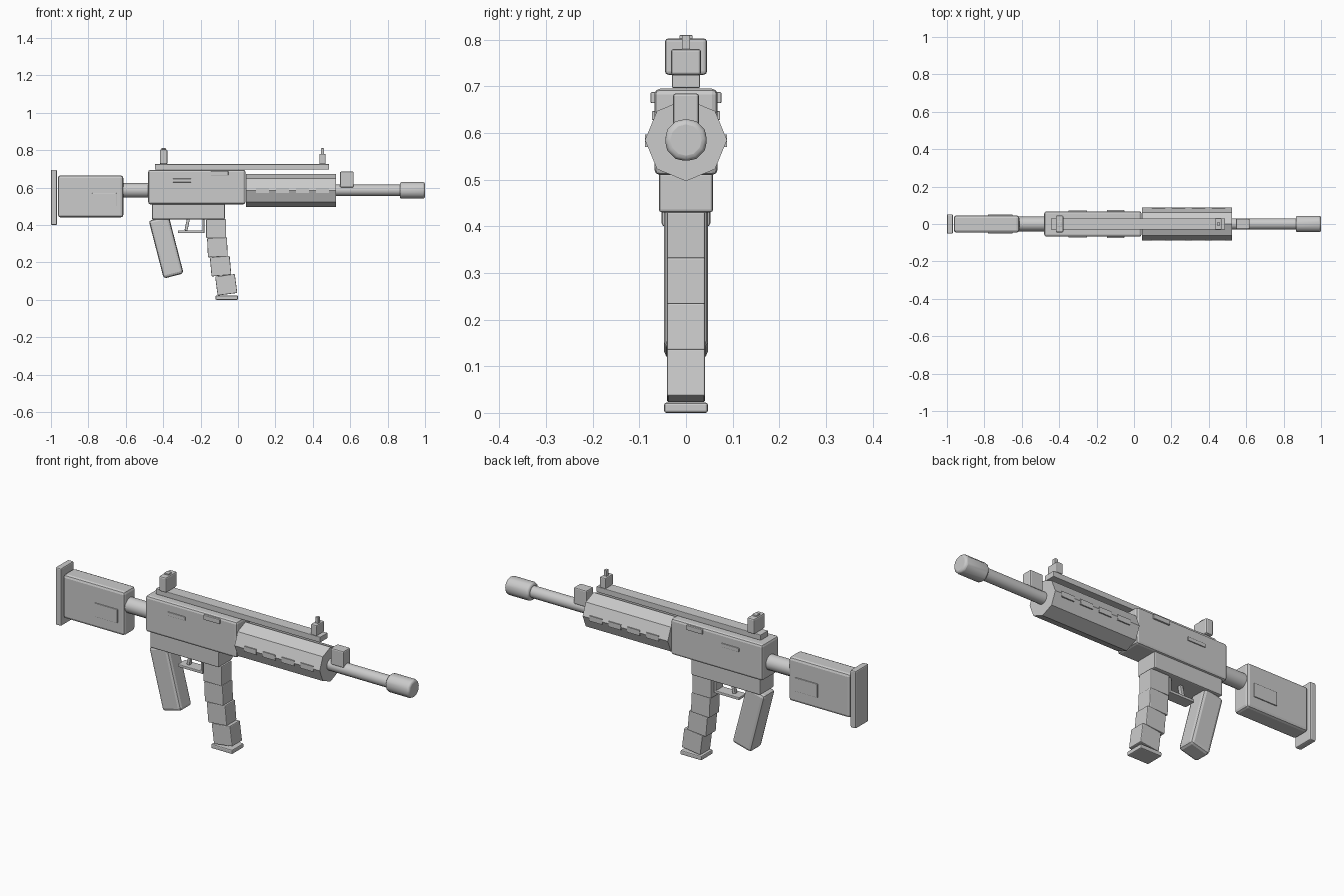
import bpy
from math import radians, pi

AXIS_Z = 0.585  # height of the bore line


def finish(o, bevel, segs=2):
    if bevel:
        m = o.modifiers.new("bevel", 'BEVEL')
        m.width, m.segments = bevel, segs
        m.limit_method = 'ANGLE'
    return o


def box(name, x0, x1, hy, z0, z1, bevel=0.006, tilt=0, yc=0):
    """Box from x/z extents and half width; tilt swings its foot toward +x."""
    bpy.ops.mesh.primitive_cube_add(
        size=1, location=((x0 + x1) / 2, yc, (z0 + z1) / 2))
    o = bpy.context.object
    o.name = name
    o.scale = (x1 - x0, 2 * hy, z1 - z0)
    bpy.ops.object.transform_apply(location=False, rotation=False, scale=True)
    o.rotation_euler.y = radians(-tilt)
    return finish(o, bevel)


def tube(name, x0, x1, r, sides, smooth=True, bevel=0, segs=2, z=AXIS_Z):
    bpy.ops.mesh.primitive_cylinder_add(
        vertices=sides, radius=r, depth=x1 - x0,
        location=((x0 + x1) / 2, 0, z), rotation=(0, pi / 2, 0))
    o = bpy.context.object
    o.name = name
    if smooth:
        bpy.ops.object.shade_smooth_by_angle(angle=radians(40))
    return finish(o, bevel, segs)


# Stock
box("butt_pad", -1.0, -0.968, 0.052, 0.40, 0.695)
box("stock", -0.963, -0.613, 0.046, 0.44, 0.665, 0.014)
tube("buffer_tube", -0.63, -0.46, 0.039, 16)

# Receiver
box("upper_receiver", -0.48, 0.04, 0.068, 0.51, 0.695, 0.012)
box("lower_receiver", -0.46, -0.07, 0.058, 0.43, 0.515, 0.006)

# Raised details mirrored on both sides
for s, side in ((-1, "right"), (1, "left")):
    box(f"stock_panel_{side}", -0.78, -0.65, 0.005, 0.50, 0.57, 0.002, yc=s * 0.046)
    box(f"ejection_port_{side}", -0.145, -0.052, 0.008, 0.664, 0.688, 0.003, yc=s * 0.068)
    box(f"selector_{side}", -0.35, -0.25, 0.006, 0.628, 0.647, 0.002, yc=s * 0.067)
    for i in range(4):
        x = 0.095 + i * 0.107
        box(f"vent_{side}_{i}", x, x + 0.07, 0.008, 0.570, 0.597, 0, yc=s * 0.080)

# Grip, trigger and guard
box("pistol_grip", -0.439, -0.329, 0.047, 0.122, 0.442, 0.015, tilt=14.5)
box("trigger", -0.279, -0.263, 0.01, 0.37, 0.44, 0.003, tilt=-12)
box("trigger_guard", -0.322, -0.18, 0.03, 0.357, 0.371, 0.003)
box("guard_post", -0.19, -0.18, 0.03, 0.357, 0.44, 0.002)

# Stepped curved magazine
for i, (xc, tilt) in enumerate(((-0.117, 0), (-0.11, 2.5), (-0.093, 5), (-0.063, 7.5))):
    zc = 0.38 - 0.1 * i
    box(f"magazine_{i}", xc - 0.053, xc + 0.053, 0.041,
        zc - 0.051, zc + 0.051, 0.004, tilt=tilt)
box("magazine_base", -0.12, 0.0, 0.047, 0.0, 0.022, 0.005)

# Handguard, barrel and muzzle
tube("handguard", 0.042, 0.525, 0.088, 8, smooth=False)
tube("barrel", 0.5, 0.9, 0.03, 16)
tube("muzzle", 0.865, 1.0, 0.046, 12, bevel=0.012, segs=3)
box("gas_block", 0.545, 0.618, 0.028, 0.6, 0.685, 0.006)

# Top rail and sights
box("top_rail", -0.445, 0.487, 0.03, 0.697, 0.725, 0.002)
box("rear_sight", -0.418, -0.377, 0.045, 0.725, 0.803, 0.007)
box("rear_sight_notch", -0.41, -0.385, 0.014, 0.79, 0.81, 0.002)
box("front_sight", 0.435, 0.468, 0.032, 0.725, 0.78, 0.005)
box("front_sight_blade", 0.444, 0.46, 0.009, 0.77, 0.81, 0.002)
